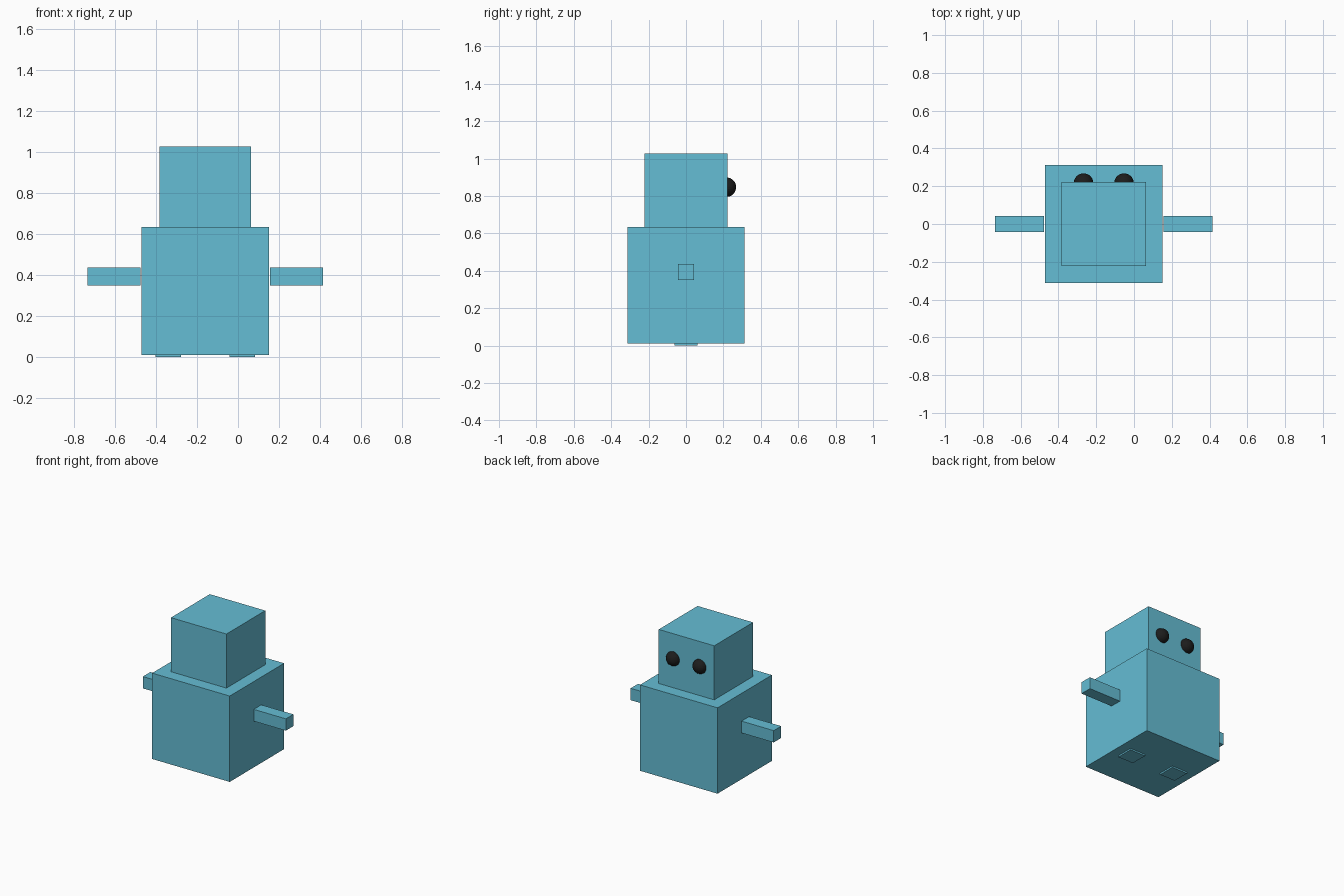
import bpy

if "Cube" in bpy.data.objects:
    bpy.data.objects.remove(bpy.data.objects["Cube"])

CX = -0.16  # the figure's own centre line


def material(name, rgb):
    m = bpy.data.materials.new(name)
    m.diffuse_color = (*rgb, 1)
    m.use_nodes = True
    m.node_tree.nodes["Principled BSDF"].inputs["Base Color"].default_value = m.diffuse_color
    return m


BLUE = material("blue", (0.13, 0.51, 0.66))
BLACK = material("black", (0.012, 0.012, 0.012))


def finish(name, mat):
    ob = bpy.context.object
    ob.name = ob.data.name = name
    ob.data.materials.append(mat)
    return ob


def box(name, x, z, size):
    bpy.ops.mesh.primitive_cube_add(size=1, location=(x, 0, z))
    ob = finish(name, BLUE)
    ob.scale = size
    bpy.ops.object.transform_apply(location=False, rotation=False, scale=True)
    return ob


# torso and head (head sinks into the torso)
box("torso", CX, 0.323, (0.624, 0.624, 0.624))
box("head", CX, 0.805, (0.446, 0.446, 0.446))

for side, s in (("left", -1), ("right", 1)):
    # arms stand just clear of the torso
    box(side + "_arm", CX + s * 0.446, 0.394, (0.258, 0.086, 0.086))
    # feet barely show beneath the torso
    box(side + "_foot", CX + s * 0.18, 0.0625, (0.125, 0.125, 0.125))
    # eyes half sunk in the +y face of the head
    bpy.ops.mesh.primitive_uv_sphere_add(
        segments=32, ring_count=16, radius=0.052,
        location=(CX + s * 0.107, 0.216, 0.847))
    finish(side + "_eye", BLACK)
